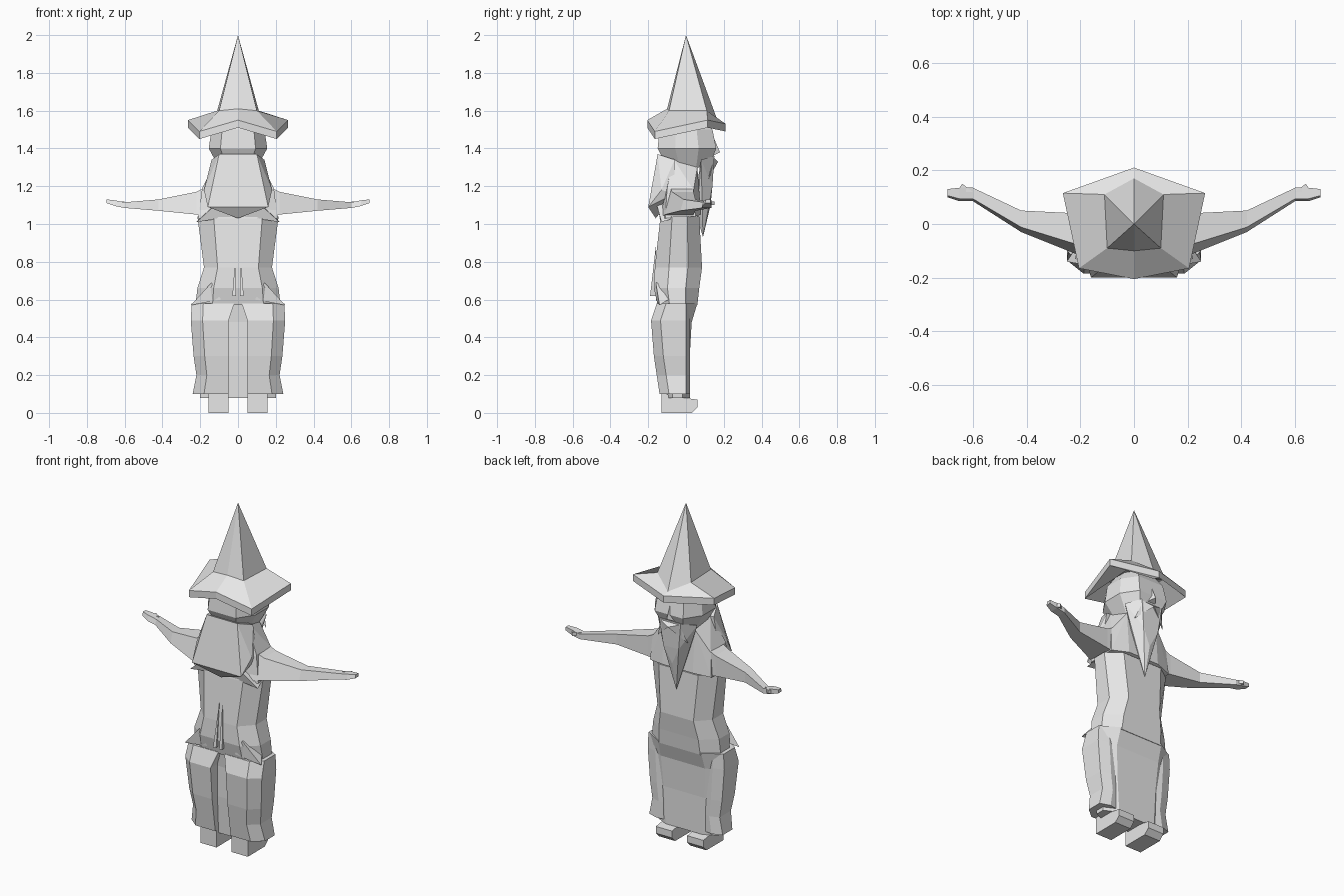
import bpy
import bmesh

old = bpy.data.objects.get("Cube")
if old:
    bpy.data.objects.remove(old, do_unlink=True)

grey = bpy.data.materials.new("plain grey")
grey.use_nodes = True
grey.diffuse_color = (.8, .8, .8, 1)
grey.node_tree.nodes["Principled BSDF"].inputs["Base Color"].default_value = grey.diffuse_color


def finish(name, bm):
    bmesh.ops.remove_doubles(bm, verts=bm.verts, dist=.001)
    bmesh.ops.recalc_face_normals(bm, faces=bm.faces)
    mesh = bpy.data.meshes.new(name)
    bm.to_mesh(mesh)
    bm.free()
    mesh.materials.append(grey)
    obj = bpy.data.objects.new(name, mesh)
    bpy.context.collection.objects.link(obj)


def loft(name, rings):
    """Bridge closed rings of points and cap both ends."""
    bm = bmesh.new()
    loops = [[bm.verts.new(point) for point in ring] for ring in rings]
    for lower, upper in zip(loops, loops[1:]):
        for i in range(len(lower)):
            bm.faces.new((lower[i - 1], lower[i], upper[i], upper[i - 1]))
    bm.faces.new(loops[0])
    bm.faces.new(loops[-1])
    finish(name, bm)


def hull(name, points):
    """Faceted convex solid around the points."""
    bm = bmesh.new()
    for point in points:
        bm.verts.new(point)
    result = bmesh.ops.convex_hull(bm, input=bm.verts)
    spare = {v for v in result["geom_interior"] if isinstance(v, bmesh.types.BMVert)}
    bmesh.ops.delete(bm, geom=list(spare), context='VERTS')
    finish(name, bm)


def flip(points):
    return [(-x, y, z) for x, y, z in points]


def symmetric_hull(name, half):
    hull(name, half + flip(half))


def hull_pair(name, points):
    hull("left_" + name, points)
    hull("right_" + name, flip(points))


def loft_pair(name, rings):
    loft("left_" + name, rings)
    loft("right_" + name, [flip(ring) for ring in rings])


def closed(half):
    """Complete a half ring whose ends lie on the centre line."""
    return half + flip(half[-2:0:-1])


def raised(ring, height):
    return [(x, y, z + height) for x, y, z in ring]


def body(name, sections):
    """Stack ten-sided sections: height, half width, back and front."""
    rings = []
    for z, width, back, front in sections:
        depth = front - back
        rings.append(closed([
            (0, back, z), (width * .6, back, z),
            (width, back + depth * .3, z), (width, front - depth * .3, z),
            (width * .6, front, z), (0, front, z)]))
    loft(name, rings)


# Pointed hat with a drooping brim
crown = [(0, .17, 1.54), (.11, .11, 1.6), (.1, -.09, 1.6), (0, -.1, 1.61)]
rim = [(0, .21, 1.53), (.265, .115, 1.55), (.205, -.165, 1.49), (0, -.205, 1.55)]
tip = [(0, 0, 2)] * len(crown)
brim_drop = -.04
hat_rings = [raised(crown, brim_drop), raised(rim, brim_drop), rim, crown, tip]
loft("hat", [closed(ring) for ring in hat_rings])

# Head
body("head", [(1.3, .1, -.1, .12), (1.4, .155, -.15, .16),
              (1.5, .14, -.14, .14), (1.56, .1, -.1, .1)])

# Nose, moustache and long beard
symmetric_hull("nose", [(.03, .14, 1.36), (0, .15, 1.45), (0, .18, 1.38)])
hull_pair("moustache", [(0, .14, 1.36), (0, .17, 1.33), (.06, .15, 1.35),
                        (.1, .12, 1.24)])
symmetric_hull("beard", [(.13, .08, 1.34), (.07, .15, 1.36), (.08, .07, 1.2),
                         (.05, .14, 1.2), (0, .13, 1.1), (0, .09, .93), (0, .04, 1.1)])

# Long hair spreading over the shoulders
symmetric_hull("hair", [(.1, -.15, 1.37), (.14, -.06, 1.34), (.18, -.13, 1.18),
                        (.16, -.2, 1.09), (0, -.16, 1.03), (.17, -.06, 1.16)])

# Chest and shoulders
symmetric_hull("shoulders", [(.11, -.07, 1.35), (.1, .06, 1.3), (.19, -.1, 1.19),
                             (.19, .04, 1.18), (.21, -.11, 1.03), (.2, .05, 1.04),
                             (.1, .08, 1.05), (.1, -.14, 1.03)])

# Robe body, narrow at the waist
body("robe_body", [(.57, .225, -.15, .06), (.66, .215, -.17, .07),
                   (.77, .18, -.165, .085), (1.04, .215, -.135, .07)])

# Robe points at the armpits and the jacket hem
hull_pair("sleeve_point", [(.22, -.13, 1.01), (.1, -.16, 1.12),
                           (.03, -.14, 1.04), (.19, 0, 1.05)])
hull_pair("hem_point", [(.25, -.14, .57), (.14, -.16, .69),
                        (.09, -.16, .6), (.16, 0, .66)])

# Narrow hanging cords
hull_pair("cord", [(.01, -.16, .88), (.01, -.19, .62), (.03, -.19, .62), (.02, -.15, .62)])

# Skirt core, set back behind the slit
body("skirt", [(.08, .2, -.11, .02), (.3, .22, -.12, .02),
               (.48, .24, -.12, .03), (.58, .235, -.13, .06)])

# Skirt panels either side of the slit
panels = []
for z, width, back in ((.1, .24, -.14), (.2, .22, -.155), (.3, .235, -.17),
                       (.49, .25, -.185), (.58, .245, -.155)):
    gap = .05 if z < .5 else .02
    fold = width * .75
    panels.append([(gap, back, z), (fold, back, z), (width, back + .05, z),
                   (width, 0, z), (fold, .02, z), (gap, 0, z)])
loft_pair("skirt_panel", panels)

# Feet
sole = [(-.13, 0), (-.13, .11), (-.08, .09), (.06, .07), (.06, .03), (.03, 0)]
loft_pair("foot", [[(x, y, z) for y, z in sole] for x in (.05, .155)])

# Arms sweeping out to flat hands, with a slanted leading side
arm = []
for x, y, depth, z, height in ((.16, -.045, .17, 1.12, .16), (.22, -.035, .15, 1.11, .12),
                               (.42, .01, .08, 1.1, .06), (.6, .11, .05, 1.1, .03),
                               (.65, .11, .05, 1.11, .03), (.695, .115, .03, 1.12, .02)):
    front, back = y - depth / 2, y + depth / 2
    low, high = z - height / 2, z + height / 2
    arm.append([(x, front, low), (x, back, low),
                (x, back, high), (x, front + height * .3, high)])
loft_pair("arm", arm)

# Thumbs
thumb = [(.6, .12, 1.1), (.66, .12, 1.1), (.64, .15, 1.1)]
hull_pair("thumb", thumb + raised(thumb, .02))
